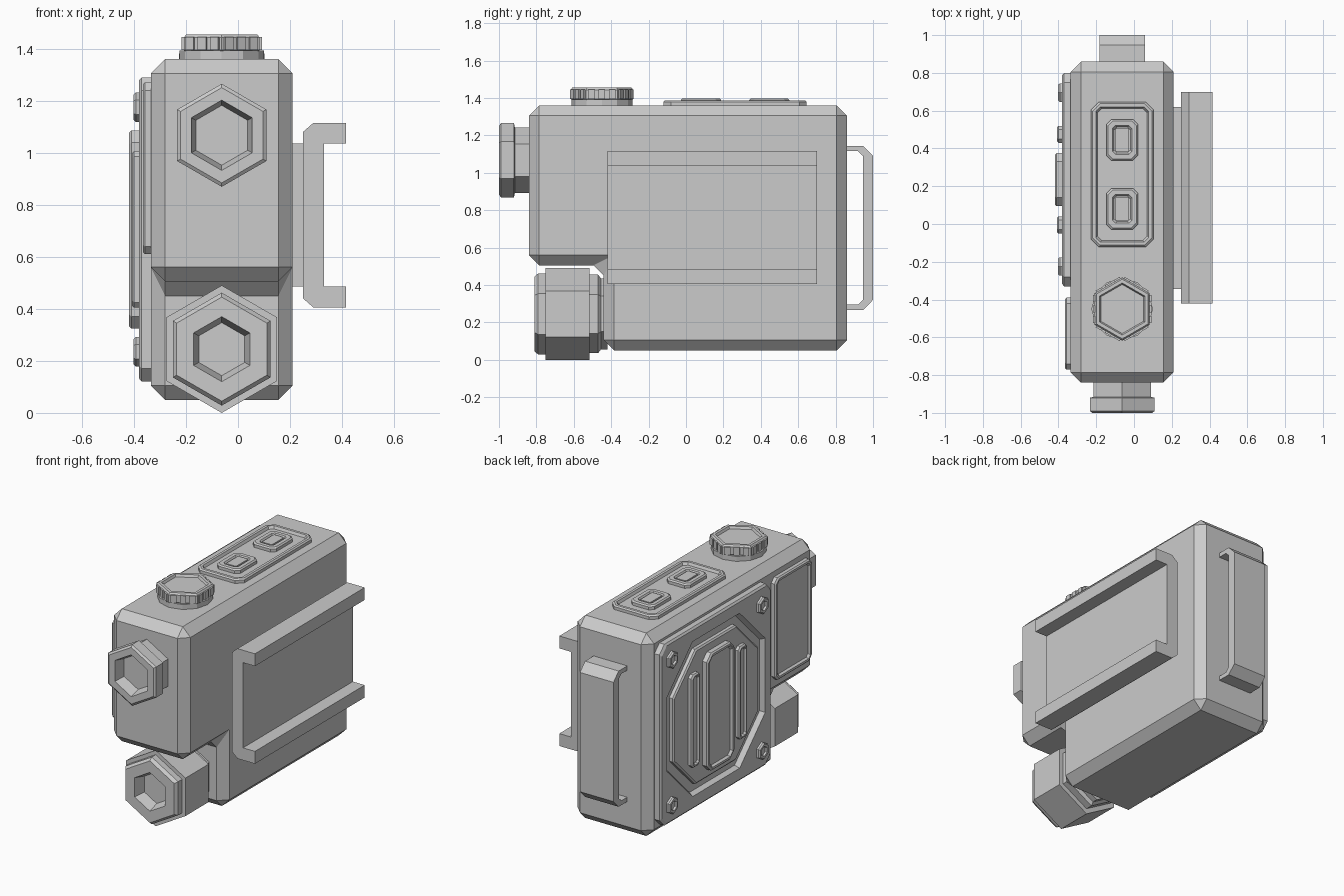
import bpy
import bmesh
from math import cos, sin, pi

old = bpy.data.objects.get("Cube")
if old:
    bpy.data.objects.remove(old, do_unlink=True)

grey = bpy.data.materials.new("plain grey")
grey.use_nodes = True
grey.diffuse_color = (0.6, 0.6, 0.6, 1)
grey.node_tree.nodes["Principled BSDF"].inputs["Base Color"].default_value = (0.6, 0.6, 0.6, 1)

# Map outline coordinates (u, v) and height t to model axes
AXES = {
    "right_side": lambda u, v, t: (-t, u, v),
    "along_x": lambda u, v, t: (t, u, v),
    "front": lambda u, v, t: (u, -t, v),
    "up": lambda u, v, t: (u, v, t),
}


def loft(name, loops, axis):
    """Join (outline, height) loops into one closed solid."""
    bm = bmesh.new()
    rings = [[bm.verts.new(AXES[axis](u, v, t)) for u, v in pts] for pts, t in loops]
    n = len(rings[0])
    for a, b in zip(rings, rings[1:]):
        for i in range(n):
            j = (i + 1) % n
            bm.faces.new((a[i], a[j], b[j], b[i]))
    bm.faces.new(rings[0])
    bm.faces.new(rings[-1])
    bmesh.ops.recalc_face_normals(bm, faces=bm.faces)
    mesh = bpy.data.meshes.new(name)
    bm.to_mesh(mesh)
    bm.free()
    mesh.materials.append(grey)
    ob = bpy.data.objects.new(name, mesh)
    bpy.context.scene.collection.objects.link(ob)
    return ob


def prism(name, pts, t0, t1, axis):
    return loft(name, [(pts, t0), (pts, t1)], axis)


def rect(cu, cv, hu, hv, c):
    """Rectangle with cut corners."""
    return [(cu + x, cv + y) for x, y in (
        (hu, c - hv), (hu, hv - c), (hu - c, hv), (c - hu, hv),
        (-hu, hv - c), (-hu, c - hv), (c - hu, -hv), (hu - c, -hv))]


def turned(name, cu, cv, profile, axis, sides=6):
    """Faceted lathe from (radius, height) pairs, one corner pointing along v."""
    return loft(name, [([(cu + r * cos(pi / 2 + 2 * pi * i / sides),
                          cv + r * sin(pi / 2 + 2 * pi * i / sides))
                         for i in range(sides)], t) for r, t in profile], axis)


def framed(name, cu, cv, hu, hv, c, t0, t1, border, depth, axis):
    """Cut-corner plate with a bevelled rim and a sunken middle."""
    e = 0.008
    k = c * 0.6
    return loft(name, [
        (rect(cu, cv, hu, hv, c), t0),
        (rect(cu, cv, hu, hv, c), t1 - e),
        (rect(cu, cv, hu - e, hv - e, c), t1),
        (rect(cu, cv, hu - border, hv - border, k), t1),
        (rect(cu, cv, hu - border - e, hv - border - e, k), t1 - depth)], axis)


MID = -0.0625

# Main housing, stepped at the lower front
body = prism("housing", [(-0.84, 0.505), (-0.84, 1.36), (0.86, 1.36),
                         (0.86, 0.05), (-0.44, 0.05), (-0.44, 0.505)],
             -0.335, 0.21, "along_x")
bevel = body.modifiers.new("chamfer", "BEVEL")
bevel.width = 0.055
bevel.segments = 1

# Front port and lower lamp
turned("front_port", MID, 1.067,
       [(0.175, 0.82), (0.175, 0.915), (0.198, 0.92), (0.198, 0.99), (0.183, 1.0),
        (0.135, 1.0), (0.115, 0.93)], "front")
turned("lower_lamp", MID, 0.245,
       [(0.19, 0.42), (0.19, 0.455), (0.21, 0.47), (0.21, 0.515), (0.245, 0.515),
        (0.245, 0.75), (0.217, 0.75), (0.217, 0.79), (0.2, 0.81),
        (0.125, 0.81), (0.102, 0.74)], "front")

# Mounting rail on the left side
prism("rail_base", [(-0.345, 0.485), (0.62, 0.485), (0.62, 1.035), (-0.345, 1.035)],
      0.2, 0.26, "along_x")
half = [(0.25, 0.32), (0.29, 0.355), (0.415, 0.355), (0.415, 0.275), (0.33, 0.275)]
channel = [(x, 0.76 + z) for x, z in half] + [(x, 0.76 - z) for x, z in reversed(half)]
prism("rail_channel", channel, -0.7, 0.42, "front")

# Back handle
half = [(0.85, 0.438), (0.948, 0.438), (1.0, 0.385)]
inner = [(0.946, 0.385), (0.92, 0.41), (0.85, 0.41)]
handle = ([(y, 0.705 + z) for y, z in half] + [(y, 0.705 - z) for y, z in reversed(half)]
          + [(y, 0.705 - z) for y, z in reversed(inner)] + [(y, 0.705 + z) for y, z in inner])
prism("back_handle", handle, MID - 0.12, MID + 0.12, "along_x")

# Top knob with grip ribs
KNOB_Y = -0.45
turned("knob_base", MID, KNOB_Y, [(0.163, 1.35), (0.163, 1.392)], "up", 12)
turned("knob", MID, KNOB_Y, [(0.158, 1.385), (0.168, 1.395), (0.168, 1.443), (0.158, 1.455),
                             (0.138, 1.455), (0.13, 1.44)], "up")
for side in range(6):
    a = side * pi / 3
    for k in (-0.055, 0, 0.055):
        pts = [(MID + r * cos(a) - s * sin(a), KNOB_Y + r * sin(a) + s * cos(a))
               for r, s in ((0.13, k - 0.018), (0.154, k - 0.018),
                            (0.154, k + 0.018), (0.13, k + 0.018))]
        prism("knob_rib", pts, 1.395, 1.445, "up")

# Top control panel with two buttons
framed("top_panel", MID, 0.2625, 0.165, 0.383, 0.04, 1.35, 1.387, 0.025, 0.017, "up")
for y in (0.08, 0.445):
    framed("top_button", MID, y, 0.083, 0.108, 0.025, 1.36, 1.397, 0.032, 0.012, "up")
    prism("button_cap", rect(MID, y, 0.036, 0.062, 0.006), 1.375, 1.394, "up")

# Right side cover with an octagonal recess
CY, CZ = 0.235, 0.705
cover = rect(CY, CZ, 0.565, 0.585, 0.05)
loft("side_cover", [(cover, 0.325), (cover, 0.37),
                    (rect(CY, CZ, 0.553, 0.573, 0.05), 0.38),
                    (rect(CY, CZ, 0.5, 0.5, 0.26), 0.38),
                    (rect(CY, CZ, 0.485, 0.485, 0.255), 0.35)], "right_side")
octagon = rect(CY, CZ, 0.435, 0.435, 0.23)
loft("speaker_pad", [(octagon, 0.34), (octagon, 0.372),
                     (rect(CY, CZ, 0.425, 0.425, 0.225), 0.38)], "right_side")

# Raised bars on the cover
framed("centre_bar", CY, CZ, 0.14, 0.38, 0.045, 0.37, 0.418, 0.022, 0.015, "right_side")
for s in (-1, 1):
    framed("side_bar", CY + s * 0.24, CZ, 0.045, 0.3, 0.02, 0.37, 0.408, 0.016, 0.012, "right_side")

# Corner bolts
for y in (CY - 0.46, CY + 0.46):
    for z in (CZ - 0.47, CZ + 0.47):
        turned("cover_bolt", y, z, [(0.056, 0.37), (0.056, 0.393), (0.048, 0.402),
                                    (0.032, 0.402), (0.028, 0.39)], "right_side")

# Small framed plate near the front
framed("front_side_plate", -0.58, 0.94, 0.19, 0.33, 0.03, 0.325, 0.366, 0.022, 0.014, "right_side")
